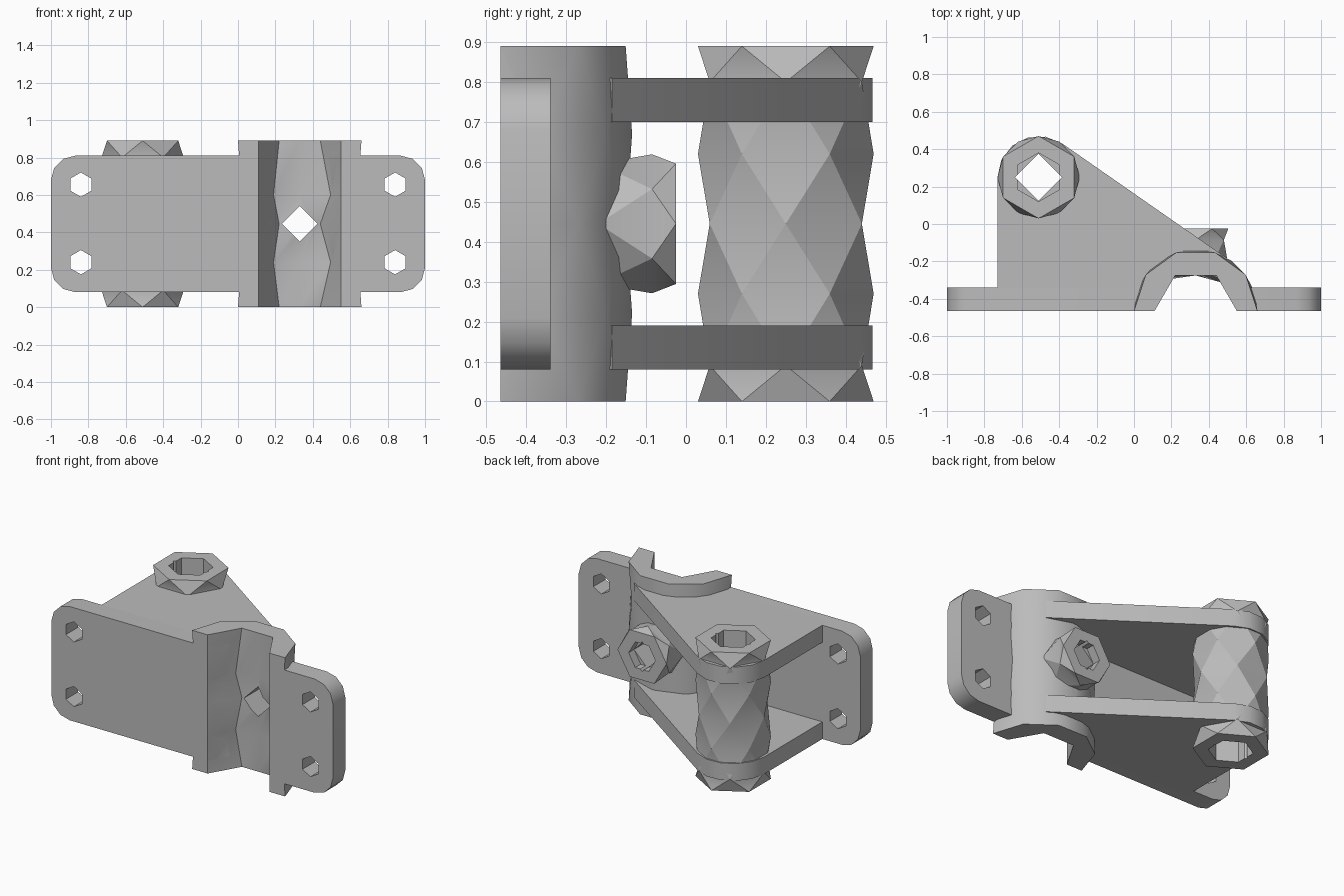
import bpy, bmesh
from math import sin, cos, pi, radians

if "Cube" in bpy.data.objects:
    bpy.data.objects.remove(bpy.data.objects["Cube"])

grey = bpy.data.materials.new("cast_grey")
grey.use_nodes = True
grey.diffuse_color = (0.5, 0.5, 0.5, 1)
grey.node_tree.nodes["Principled BSDF"].inputs["Base Color"].default_value = (0.5, 0.5, 0.5, 1)

BOTTOM, TOP, MID = 0.0, 0.89, 0.445
FRONT, BACK = -0.465, -0.34
CLAMP_X = 0.33
POST = (-0.51, 0.25)


def loft(name, levels, axis="z"):
    """Skin a stack of (level, outline) pairs along an axis, capped at both ends."""
    bm = bmesh.new()
    rings = []
    for t, outline in levels:
        rings.append([bm.verts.new((u, v, t) if axis == "z" else (u, t, v)) for u, v in outline])
    n = len(rings[0])
    for low, high in zip(rings, rings[1:]):
        for i in range(n):
            j = (i + 1) % n
            bm.faces.new((low[i], low[j], high[i]))
            bm.faces.new((low[j], high[j], high[i]))
    bm.faces.new(rings[0][::-1])
    bm.faces.new(rings[-1])
    bmesh.ops.recalc_face_normals(bm, faces=bm.faces)
    mesh = bpy.data.meshes.new(name)
    bm.to_mesh(mesh)
    bm.free()
    obj = bpy.data.objects.new(name, mesh)
    bpy.context.collection.objects.link(obj)
    return obj


def polygon(center, r, n, turn=0.0):
    return [(center[0] + r * cos(turn + 2 * pi * i / n),
             center[1] + r * sin(turn + 2 * pi * i / n)) for i in range(n)]


def twisted(name, center, r, n, levels, axis="z", turn=0.0):
    """Faceted tube: every ring is turned by half a side."""
    return loft(name, [(t, polygon(center, r, n, turn + k * pi / n))
                       for k, t in enumerate(levels)], axis)


def prism(name, outline, a, b, axis="z"):
    return loft(name, [(a, outline), (b, outline)], axis)


def cutter(obj):
    obj.hide_render = True
    return obj


def finish(obj, cutters):
    """Cut the part, then give it its colour and shading."""
    bpy.ops.object.select_all(action="DESELECT")
    bpy.context.view_layer.objects.active = obj
    obj.select_set(True)
    for c in cutters:
        mod = obj.modifiers.new("cut", "BOOLEAN")
        mod.operation = "DIFFERENCE"
        mod.solver = "EXACT"
        mod.object = c
        bpy.ops.object.modifier_apply(modifier=mod.name)
    obj.data.materials.clear()
    obj.data.materials.append(grey)
    bpy.ops.object.shade_smooth_by_angle(angle=radians(32))


# Cutter: half round channel of the clamp, with zigzag facets
def channel(wave):
    left, right, crown = ((-0.14, 0.17), (0.165, 0.145), 0.205) if wave else ((-0.11, 0.19), (0.11, 0.19), 0.19)
    pts = [(0.22, -0.05), (0.22, 0), right, (0, crown), left, (-0.22, 0), (-0.22, -0.05)]
    return [(CLAMP_X + x, FRONT + y) for x, y in pts]


bore = cutter(loft("bore_cutter", [(t, channel(k in (2, 4))) for k, t in
                                   enumerate((-0.05, 0, 0.24, MID, 0.6, TOP, 0.95))]))

# Cutter: everything in front of the mounting face
slab = [(-1.2, -1), (1.2, -1), (1.2, FRONT), (-1.2, FRONT)]
front_cut = cutter(prism("front_cutter", slab, -0.2, 1.2))

# Cutters: set screw hole with a hexagonal mouth
screw_c = (CLAMP_X, MID)
screw_holes = [cutter(prism("screw_cutter", polygon(screw_c, 0.095, 4), -0.4, 0.1, "y")),
               cutter(prism("screw_mouth_cutter", polygon(screw_c, 0.095, 6), -0.08, 0.1, "y"))]

# Cutters: post hole, diamond in the middle and hexagonal at both ends
post_holes = [cutter(prism("post_cutter", polygon(POST, 0.125, 4), -0.1, 1))]
for a, b in ((-0.1, 0.14), (0.75, 1)):
    post_holes.append(cutter(prism("post_mouth_cutter", polygon(POST, 0.13, 6, pi / 6), a, b)))

# Cutters: four mounting holes
mount_holes = [cutter(prism("mount_cutter", polygon((x, z), 0.065, 6, pi / 6), -0.6, -0.2, "y"))
               for x in (-0.84, 0.84) for z in (0.24, 0.655)]

# Mounting plate with rounded corners
corner = 0.13
outline = []
for k, (x, z) in enumerate(((1, 0.81), (-1, 0.81), (-1, 0.08), (1, 0.08))):
    sx, sz = (1 if x > 0 else -1), (1 if z > MID else -1)
    for s in range(4):
        a = (k + s / 3) * pi / 2
        outline.append((x - sx * corner + corner * cos(a), z - sz * corner + corner * sin(a)))
plate = prism("mounting_plate", outline, FRONT, BACK, "y")
finish(plate, [bore] + mount_holes)

# Clamp shell around the channel
clamp = twisted("clamp_shell", (CLAMP_X, FRONT), 0.33, 10, (BOTTOM, 0.22, MID, 0.67, TOP))
finish(clamp, [front_cut, bore] + screw_holes)

# Set screw boss on the back of the clamp
boss = twisted("screw_boss", screw_c, 0.174, 6, (-0.22, -0.085, -0.025), "y")
finish(boss, [bore] + screw_holes)

# Hinge post
post = twisted("hinge_post", POST, 0.22, 6, (BOTTOM, 0.09, 0.27, MID, 0.62, 0.8, TOP), turn=pi / 6)
finish(post, post_holes)

# Two web plates joining the post, mounting plate and clamp
arc = [(POST[0] + 0.22 * cos(radians(a)), POST[1] + 0.22 * sin(radians(a)))
       for a in range(55, 181, 25)]
web = arc + [(-0.73, -0.4), (0.07, -0.4), (0.18, -0.235), (0.46, -0.235), (0.5, -0.185)]
for name, z in (("lower_web", 0.08), ("upper_web", 0.70)):
    finish(prism(name, web, z, z + 0.11), post_holes + [bore])

# Remove the cutters
for c in [bore, front_cut] + screw_holes + post_holes + mount_holes:
    bpy.data.objects.remove(c)
